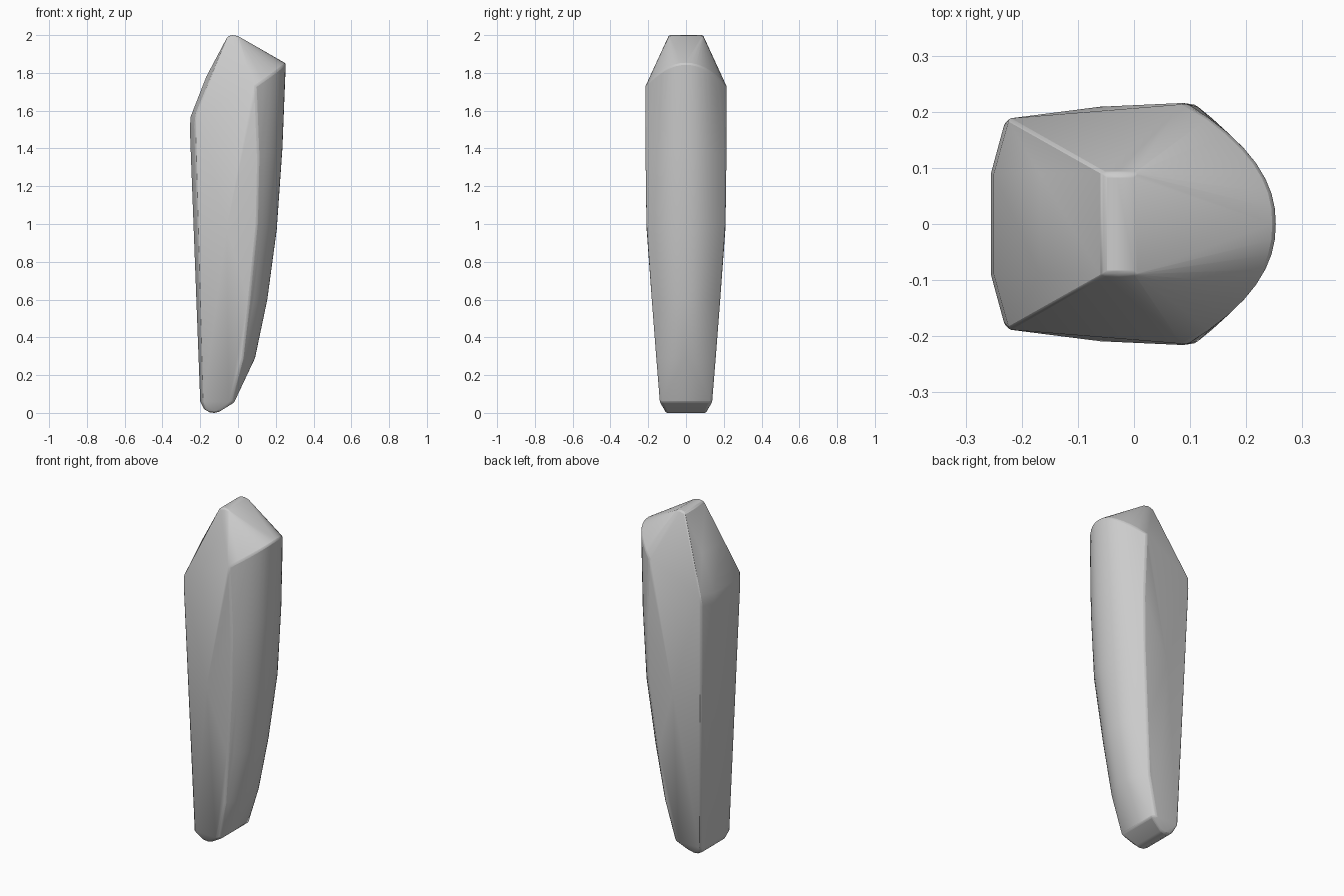
import bpy
import bmesh
import math

cube = bpy.data.objects.get("Cube")
if cube:
    bpy.data.objects.remove(cube, do_unlink=True)

grey = bpy.data.materials.new("plain grey")
grey.use_nodes = True
colour = (0.6, 0.6, 0.6, 1)
grey.diffuse_color = colour
grey.node_tree.nodes["Principled BSDF"].inputs["Base Color"].default_value = colour

# Half outline points (x, y, z), mirrored across y
points = [
    # narrow crown and sloping back
    (-0.055, 0.09, 1.993), (-0.03, 0.09, 2.0), (0.0, 0.09, 1.995),
    (-0.168, 0.09, 1.78),
    # flat back with chamfered sides
    (-0.25, 0.09, 1.57), (-0.255, 0.09, 1.51), (-0.225, 0.188, 1.58),
    (-0.23, 0.182, 1.52),
    (-0.2, 0.09, 0.06), (-0.19, 0.138, 0.06),
    # widest part of the flank
    (-0.06, 0.209, 0.98),
    # rounded foot
    (-0.18, 0.105, 0.02), (-0.15, 0.105, 0.003), (-0.125, 0.105, 0.0),
    (-0.1, 0.105, 0.006), (-0.02, 0.125, 0.055), (-0.04, 0.14, 0.06),
]

# Rounded nose: each level has nose x, side x, side y, nose z, side z
levels = [
    (0.253, 0.092, 0.216, 1.85, 1.73),
    (0.252, 0.094, 0.216, 1.82, 1.70),
    (0.235, 0.108, 0.214, 1.4, 1.35),
    (0.205, 0.1, 0.209, 0.97, 1.0),
    (0.155, 0.06, 0.181, 0.6, 0.6),
    (0.09, 0.025, 0.157, 0.29, 0.29),
]
steps = 8
for nose_x, side_x, side_y, nose_z, side_z in levels:
    for i in range(steps + 1):
        u = i / steps
        x = nose_x - (nose_x - side_x) * u ** 2.2
        z = nose_z - (nose_z - side_z) * u ** 2
        points.append((x, side_y * u, z))

# Wrap the points in one faceted solid
bm = bmesh.new()
for x, y, z in points:
    bm.verts.new((x, y, z))
    if y > 0:
        bm.verts.new((x, -y, z))
hull = bmesh.ops.convex_hull(bm, input=bm.verts[:])
bmesh.ops.delete(bm, geom=[v for v in bm.verts if not v.link_faces], context="VERTS")
bmesh.ops.dissolve_limit(bm, angle_limit=math.radians(1), verts=bm.verts[:], edges=bm.edges[:])
bmesh.ops.recalc_face_normals(bm, faces=bm.faces[:])
mesh = bpy.data.meshes.new("tapered_body")
bm.to_mesh(mesh)
bm.free()
mesh.materials.append(grey)
body = bpy.data.objects.new("tapered_body", mesh)
bpy.context.collection.objects.link(body)

# Soften the hard edges
bevel = body.modifiers.new("soft edges", "BEVEL")
bevel.width = 0.008
bevel.segments = 2
bevel.limit_method = "ANGLE"
bevel.angle_limit = math.radians(28)

bpy.context.view_layer.objects.active = body
body.select_set(True)
bpy.ops.object.shade_smooth_by_angle(angle=math.radians(30))
